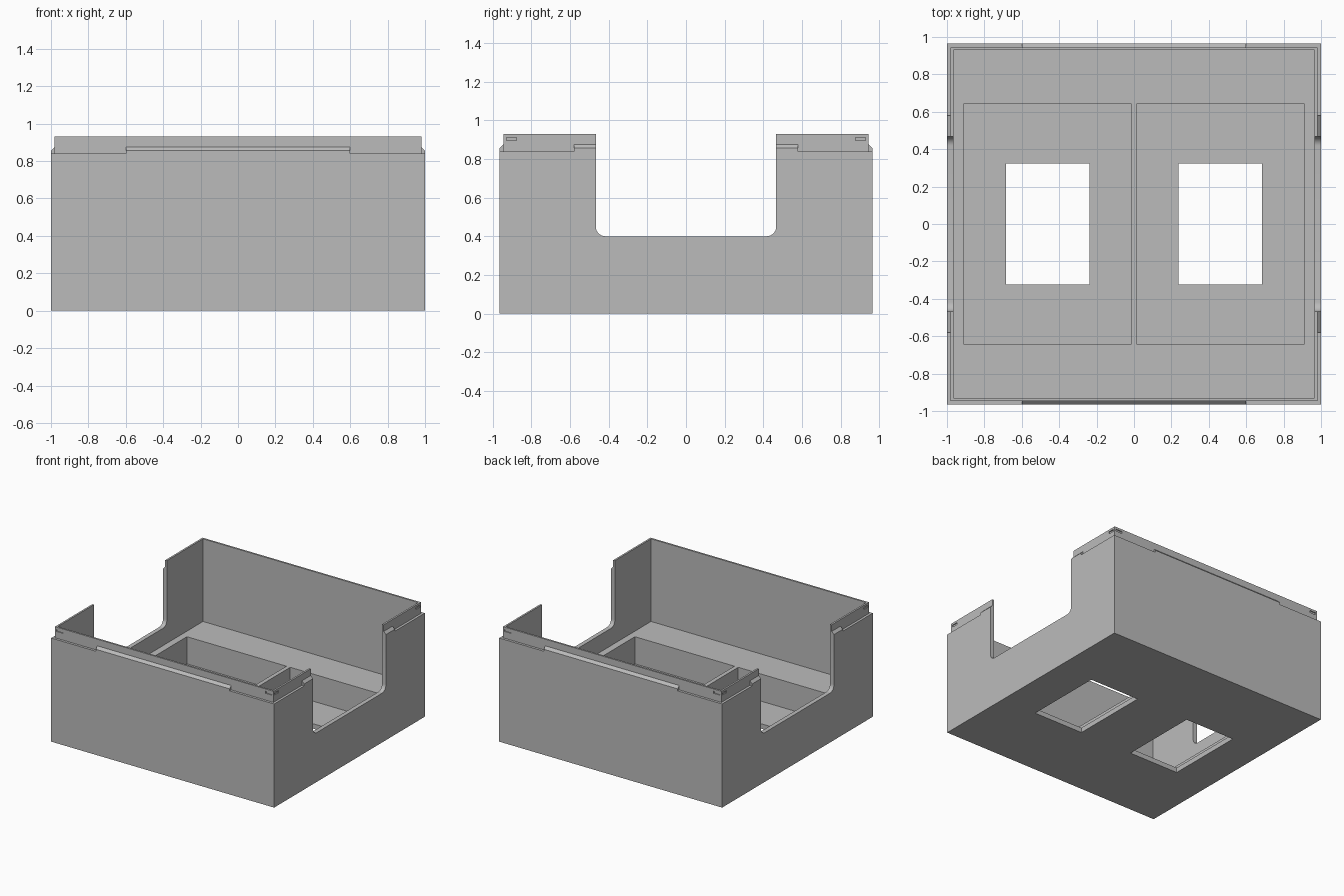
import bpy, bmesh
from math import sin, cos, pi

cube = bpy.data.objects.get("Cube")
if cube:
    bpy.data.objects.remove(cube, do_unlink=True)

grey = bpy.data.materials.new("mid grey")
grey.use_nodes = True
grey.diffuse_color = (0.5, 0.5, 0.5, 1)
bsdf = next(n for n in grey.node_tree.nodes if n.type == 'BSDF_PRINCIPLED')
bsdf.inputs["Base Color"].default_value = grey.diffuse_color

HX, HY = 1.0, 0.965           # half width and half depth
STEP, TOP = 0.84, 0.93        # wall shoulder and lip height
LIP, WALL = 0.02, 0.035       # lip setback and full wall thickness
FLOOR, BASE = 0.26, 0.04      # raised floor and pocket floor


def prism(name, profile, axis, lo, hi):
    """Extrude a 2D profile along x or y (profile is the other axis, z)."""
    bm = bmesh.new()
    place = (lambda t, p: (t, p[0], p[1])) if axis == 'x' else (lambda t, p: (p[0], t, p[1]))
    face = bm.faces.new([bm.verts.new(place(lo, p)) for p in profile])
    ext = bmesh.ops.extrude_face_region(bm, geom=[face])
    for v in ext["geom"]:
        if isinstance(v, bmesh.types.BMVert):
            v.co["xy".index(axis)] = hi
    bmesh.ops.recalc_face_normals(bm, faces=bm.faces)
    mesh = bpy.data.meshes.new(name)
    bm.to_mesh(mesh)
    bm.free()
    mesh.materials.append(grey)
    ob = bpy.data.objects.new(name, mesh)
    bpy.context.collection.objects.link(ob)
    return ob


def box(name, x0, x1, y0, y1, z0, z1):
    return prism(name, [(y0, z0), (y1, z0), (y1, z1), (y0, z1)], 'x', x0, x1)


def combine(target, tool, operation):
    """Apply one boolean and remove the tool."""
    mod = target.modifiers.new("bool", 'BOOLEAN')
    mod.operation, mod.solver, mod.object = operation, 'EXACT', tool
    bpy.ops.object.select_all(action='DESELECT')
    target.select_set(True)
    bpy.context.view_layer.objects.active = target
    bpy.ops.object.modifier_apply(modifier=mod.name)
    bpy.data.objects.remove(tool, do_unlink=True)


# Outer body with a set-back lip
body = box("enclosure_body", -HX, HX, -HY, HY, 0, STEP)
combine(body, box("lip", -HX + LIP, HX - LIP, -HY + LIP, HY - LIP, 0.5, TOP), 'UNION')

# Chamfered tongues rising above the shoulder on all four sides
for axis, half, reach in (('x', 0.6, HY), ('y', 0.58, HX)):
    for s in (-1, 1):
        profile = [(s * (reach - 0.1), 0.7), (s * reach, 0.7), (s * reach, 0.856),
                   (s * (reach - LIP), 0.876), (s * (reach - 0.1), 0.876)]
        combine(body, prism("tongue", profile, axis, -half, half), 'UNION')

# Interior space above the raised floor
combine(body, box("interior", -HX + WALL, HX - WALL, -HY + WALL, HY - WALL, FLOOR, 1.2), 'DIFFERENCE')

# Two pockets, each with a window through the base
for s in (-1, 1):
    for name, a, b, y, z0, z1 in (("pocket", 0.017, 0.91, 0.645, BASE, 0.5),
                                  ("window", 0.238, 0.685, 0.324, -0.2, 0.2)):
        x0, x1 = sorted((s * a, s * b))
        combine(body, box(name, x0, x1, -y, y, z0, z1), 'DIFFERENCE')

# Round-cornered notch through both side walls
NY, NZ, R = 0.467, 0.4, 0.05
arc = [i * pi / 16 for i in range(9)]
right = [(NY - R + R * sin(a), NZ + R - R * cos(a)) for a in arc] + [(NY, 1.2)]
left = [(-y, z) for y, z in reversed(right)]
combine(body, prism("notch", left + right, 'x', -1.2, 1.2), 'DIFFERENCE')

# Shallow latch slots in the lip, beside every corner
D = 0.008
for sx in (-1, 1):
    for sy in (-1, 1):
        fx, fy = HX - LIP, HY - LIP
        x0, x1 = sorted((sx * 0.91, sx * 0.966))
        y0, y1 = sorted((sy * (fy - D), sy * (fy + 0.05)))
        combine(body, box("slot", x0, x1, y0, y1, 0.895, 0.912), 'DIFFERENCE')
        x0, x1 = sorted((sx * (fx - D), sx * (fx + 0.05)))
        y0, y1 = sorted((sy * 0.878, sy * 0.93))
        combine(body, box("slot", x0, x1, y0, y1, 0.895, 0.912), 'DIFFERENCE')

# Smooth only the notch corners
bpy.ops.object.select_all(action='DESELECT')
body.select_set(True)
bpy.context.view_layer.objects.active = body
bpy.ops.object.shade_smooth_by_angle(angle=pi / 9)
